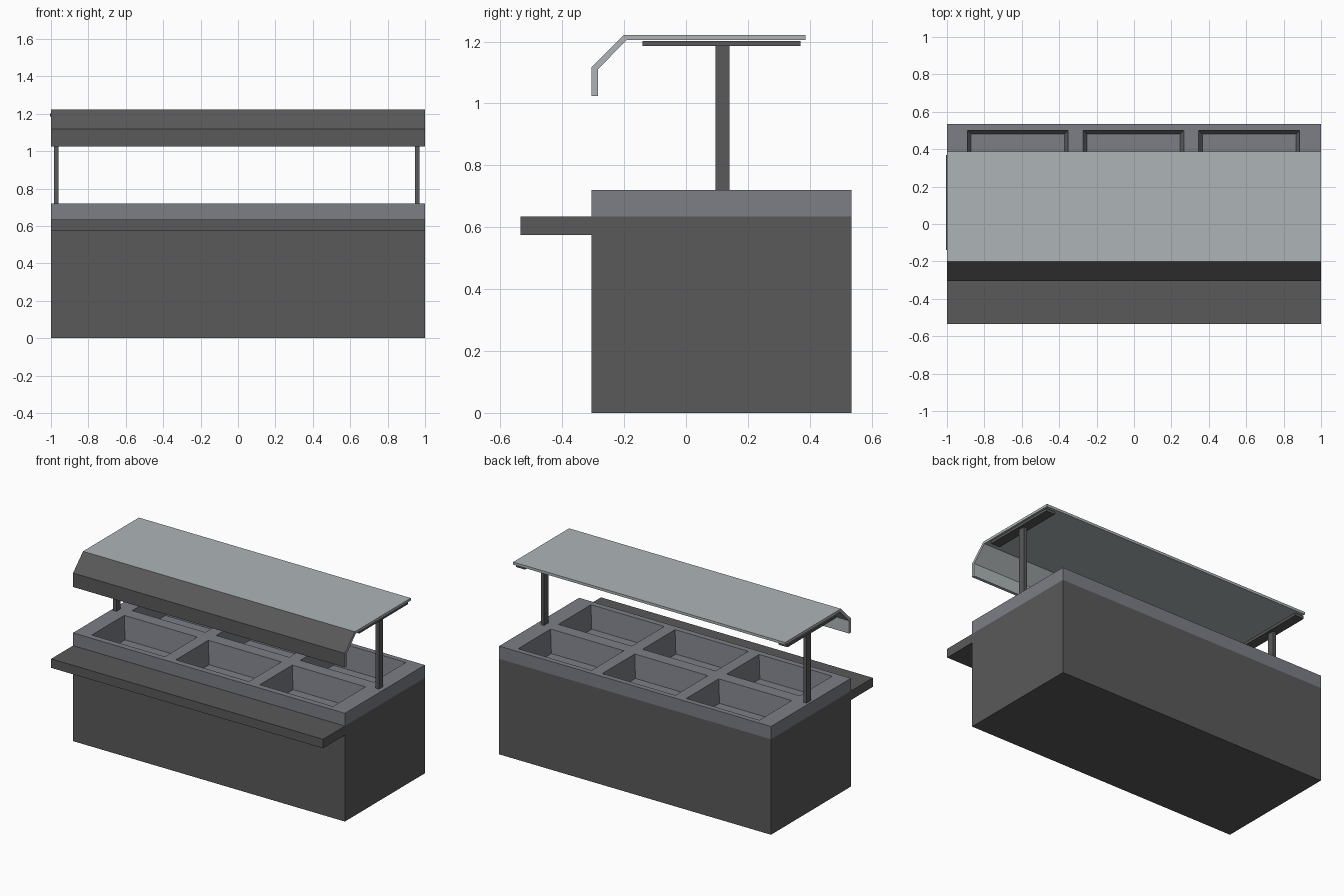
import bpy, bmesh

if "Cube" in bpy.data.objects:
    bpy.data.objects.remove(bpy.data.objects["Cube"])


def material(name, rgb):
    m = bpy.data.materials.new(name)
    m.diffuse_color = (*rgb, 1)
    m.use_nodes = True
    m.node_tree.nodes["Principled BSDF"].inputs["Base Color"].default_value = m.diffuse_color
    return m


DARK = material("dark_panel", (0.10, 0.10, 0.10))
STEEL = material("steel", (0.20, 0.21, 0.24))
GLASS = material("pale_canopy", (0.42, 0.46, 0.47))


def finish(name, bm, *mats):
    me = bpy.data.meshes.new(name)
    bm.to_mesh(me)
    bm.free()
    for m in mats:
        me.materials.append(m)
    ob = bpy.data.objects.new(name, me)
    bpy.context.collection.objects.link(ob)
    return ob


def box(name, x, y, z, mat, open_top=False):
    bm = bmesh.new()
    bmesh.ops.create_cube(bm, size=1)
    for v in bm.verts:
        v.co = [r[0] if c < 0 else r[1] for c, r in zip(v.co, (x, y, z))]
    if open_top:
        top = [f for f in bm.faces if f.normal.z > 0.9]
        bmesh.ops.delete(bm, geom=top, context='FACES_ONLY')
    return finish(name, bm, mat)


# Cabinet (open on top so the wells can sink into it) and tray shelf
FRONT, BACK, SEAM, TOP = -0.305, 0.535, 0.635, 0.72
box("cabinet", (-1, 1), (FRONT, BACK), (0, SEAM), DARK, open_top=True)
box("tray_shelf", (-1, 1), (-0.535, FRONT), (0.575, SEAM), DARK)

# Countertop: grid whose alternate cells are sunk into tapered food wells
xs = [-1, -0.89, -0.352, -0.272, 0.266, 0.346, 0.885, 1]
ys = [FRONT, -0.265, 0.076, 0.159, 0.5, BACK]
bm = bmesh.new()
grid = [[bm.verts.new((x, y, TOP)) for x in xs] for y in ys]
wells = []
for j in range(len(ys) - 1):
    for i in range(len(xs) - 1):
        f = bm.faces.new((grid[j][i], grid[j][i + 1],
                          grid[j + 1][i + 1], grid[j + 1][i]))
        if i % 2 and j % 2:
            wells.append(f)
bm.normal_update()
rim = [e for e in bm.edges if e.is_boundary]
skirt = bmesh.ops.extrude_edge_only(bm, edges=rim)["geom"]
for v in skirt:
    if isinstance(v, bmesh.types.BMVert):
        v.co.z = SEAM
bmesh.ops.inset_individual(bm, faces=wells, thickness=0.028)
for f in wells:
    for v in f.verts:
        v.co.z = TOP - 0.15
bmesh.ops.recalc_face_normals(bm, faces=bm.faces)
if next(f for f in bm.faces if abs(f.normal.z) > 0.9).normal.z < 0:
    bmesh.ops.reverse_faces(bm, faces=bm.faces)
finish("countertop", bm, STEEL)

# Posts with the flat brackets that carry the canopy
for side, x in (("left", -0.973), ("right", 0.958)):
    box(side + "_post", (x - 0.012, x + 0.012), (0.095, 0.14), (TOP, 1.187), DARK)
    box(side + "_bracket", (x - 0.033, x + 0.033), (-0.14, 0.37), (1.185, 1.202), DARK)

# Canopy: bent sheet profile extruded along x, dark on its front outer faces
profile = [(0.387, 1.222), (-0.2, 1.222), (-0.305, 1.118), (-0.305, 1.025),
           (-0.285, 1.025), (-0.285, 1.11), (-0.192, 1.205), (0.387, 1.205)]
bm = bmesh.new()
face = bm.faces.new([bm.verts.new((-1, y, z)) for y, z in profile])
ext = bmesh.ops.extrude_face_region(bm, geom=[face])["geom"]
bmesh.ops.translate(bm, vec=(2, 0, 0),
                    verts=[v for v in ext if isinstance(v, bmesh.types.BMVert)])
bmesh.ops.recalc_face_normals(bm, faces=bm.faces)
for f in bm.faces:
    if f.normal.y < -0.5:
        f.material_index = 1
finish("canopy", bm, GLASS, DARK)
